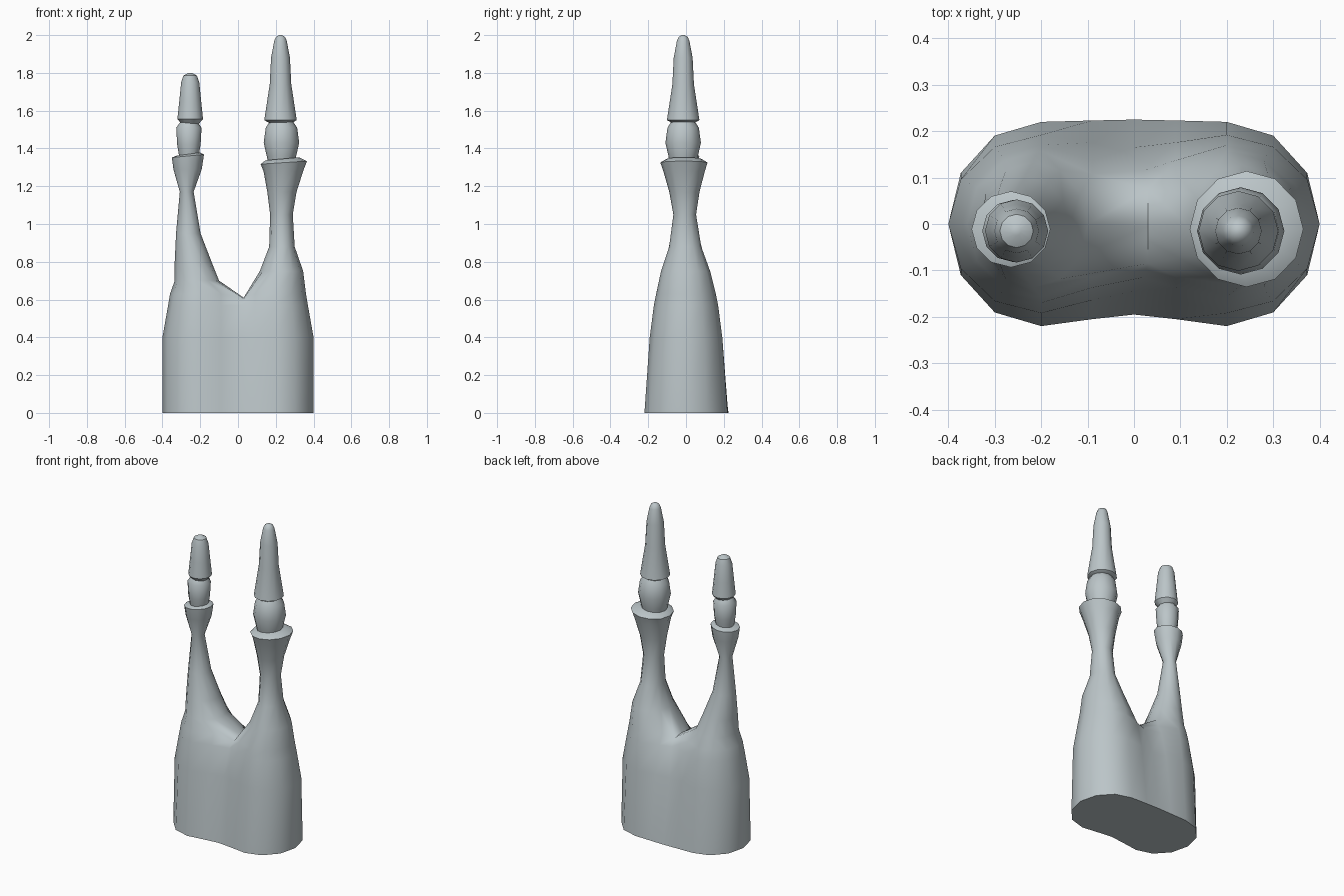
import bpy
import bmesh
from math import sin, cos, radians

SIDES = 12
ARC = range(-120, 121, 30)       # outer arc of a lobe, front to back
INNER = range(150, 211, 30)      # inner arc closing a tower ring

if "Cube" in bpy.data.objects:
    bpy.data.objects.remove(bpy.data.objects["Cube"], do_unlink=True)

stone = bpy.data.materials.new("pale blue grey")
colour = (0.5, 0.56, 0.58, 1)
stone.diffuse_color = colour
stone.use_nodes = True
stone.node_tree.nodes["Principled BSDF"].inputs["Base Color"].default_value = colour


def finish(bm, name, angle=40):
    """Turn a bmesh into a smooth shaded object."""
    bmesh.ops.recalc_face_normals(bm, faces=bm.faces)
    mesh = bpy.data.meshes.new(name)
    bm.to_mesh(mesh)
    bm.free()
    mesh.materials.append(stone)
    obj = bpy.data.objects.new(name, mesh)
    bpy.context.collection.objects.link(obj)
    bpy.ops.object.select_all(action="DESELECT")
    obj.select_set(True)
    bpy.context.view_layer.objects.active = obj
    bpy.ops.object.shade_smooth_by_angle(angle=radians(angle))
    return obj


def bridge(bm, low, high):
    """Join two rings of equal size with quads."""
    for i in range(len(low)):
        j = (i + 1) % len(low)
        bm.faces.new((low[i], low[j], high[j], high[i]))


def ring(bm, side, z, inner, outer, depth, y=0.0, tilt=0.0):
    """Tower ring between an inner and an outer x, starting at the front."""
    mid, half = (inner + outer) / 2, (outer - inner) / 2
    verts = []
    for a in [*ARC, *INNER]:
        c, s = cos(radians(a)), sin(radians(a))
        verts.append(bm.verts.new((side * (mid + half * c), y + depth * s, z + tilt * c)))
    return verts


def lobe(bm, side, z, outer, depth, front, back):
    """Outer arc of one half of the body, from front to back."""
    verts = []
    for a in ARC:
        c, s = cos(radians(a)), sin(radians(a))
        if abs(a) <= 90:
            x, y = 0.2 + (outer - 0.2) * c, depth * s
        else:
            x, y = 0.09, (0.6 * back + 0.4 * depth if s > 0 else 0.6 * front - 0.4 * depth)
        verts.append(bm.verts.new((side * x, y, z)))
    return verts


def turned(name, x, profile):
    """Closed turned part from (height, radius) pairs."""
    bm = bmesh.new()
    rings = [ring(bm, 1, z, x - r, x + r, r, -0.015) for z, r in profile]
    for low, high in zip(rings, rings[1:]):
        bridge(bm, low, high)
    bm.faces.new(rings[0])
    bm.faces.new(rings[-1])
    return finish(bm, name)


# Body: two joined lobes with a pinched middle
bm = bmesh.new()
levels = [  # height, outer x, lobe depth, middle front, middle back, middle x
    (0, 0.4, 0.22, -0.195, 0.225, 0),
    (0.4, 0.4, 0.192, -0.145, 0.165, 0),
    (0.57, 0.37, 0.17, -0.115, 0.115, 0.02),
    (0.63, 0.36, 0.158, -0.085, 0.075, 0.03),
]
loops = []
for z, outer, depth, front, back, mx in levels:
    zm = min(z, 0.605)
    left = lobe(bm, 1, z, outer, depth, front, back)
    right = lobe(bm, -1, z, outer, depth, front, back)
    mid_back = bm.verts.new((mx, back, zm))
    mid_front = bm.verts.new((mx, front, zm))
    loops.append(left + [mid_back] + right[::-1] + [mid_front])
for low, high in zip(loops, loops[1:]):
    bridge(bm, low, high)
bm.faces.new(loops[0])

# Towers grow from the lobes and share the saddle between them
saddle = bm.verts.new((0.03, -0.005, 0.61))
starts = {1: left + [mid_back, saddle, mid_front],
          -1: right + [mid_back, saddle, mid_front]}
towers = {  # height, inner x, outer x, depth
    1: [(0.75, 0.115, 0.345, 0.13), (0.88, 0.165, 0.3, 0.085),
        (1.05, 0.17, 0.29, 0.06), (1.17, 0.155, 0.31, 0.08),
        (1.28, 0.135, 0.345, 0.11), (1.325, 0.12, 0.365, 0.125),
        (1.345, 0.145, 0.325, 0.092)],
    -1: [(0.7, 0.1, 0.335, 0.135), (0.8, 0.14, 0.335, 0.105),
         (0.95, 0.198, 0.328, 0.07), (1.17, 0.235, 0.308, 0.04),
         (1.29, 0.192, 0.342, 0.072), (1.36, 0.18, 0.35, 0.082),
         (1.37, 0.2, 0.325, 0.06)],
}
for side, rows in towers.items():
    low = starts[side]
    for z, inner, outer, depth in rows:
        high = ring(bm, side, z, inner, outer, depth,
                    -0.015 * min(1, z - 0.6), 0.008 * side if z > 1.3 else 0)
        bridge(bm, low, high)
        low = high
    bm.faces.new(low)
finish(bm, "twin_tower_body", 50)

# Collars and pointed caps on the towers
turned("left_collar", 0.23,
       [(1.32, 0.07), (1.36, 0.078), (1.43, 0.094), (1.51, 0.083), (1.545, 0.06)])
turned("left_cap", 0.225,
       [(1.535, 0.06), (1.55, 0.086), (1.74, 0.057), (1.88, 0.05),
        (1.97, 0.033), (1.99, 0.024), (2, 0.008)])
turned("right_collar", -0.26,
       [(1.35, 0.05), (1.385, 0.056), (1.42, 0.062), (1.51, 0.067), (1.54, 0.045)])
turned("right_cap", -0.253,
       [(1.53, 0.045), (1.555, 0.068), (1.65, 0.058), (1.75, 0.048),
        (1.785, 0.036), (1.8, 0.01)])
